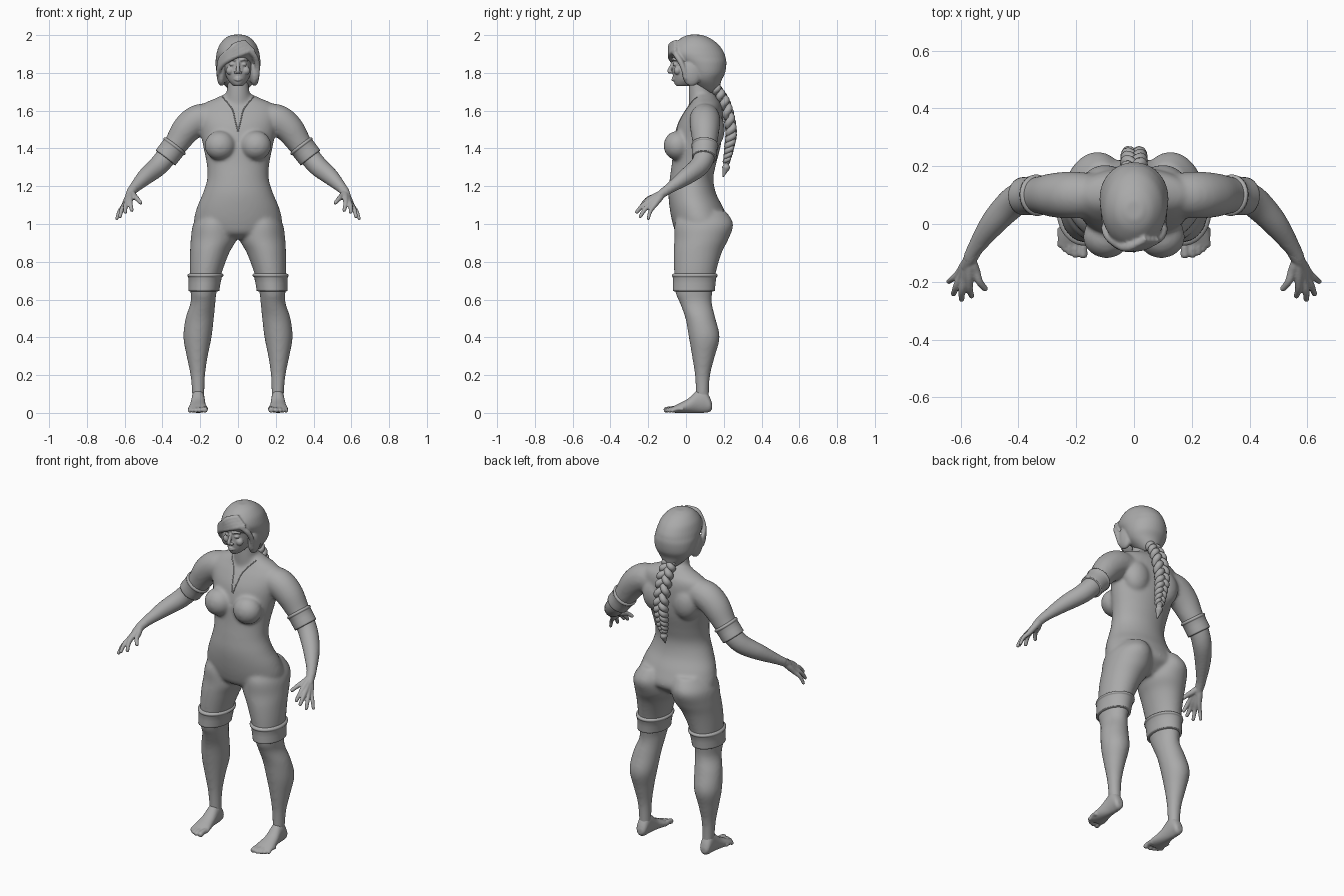
import bpy, bmesh, math
from mathutils import Vector, Matrix

cube = bpy.data.objects.get("Cube")
if cube:
    bpy.data.objects.remove(cube)

grey = bpy.data.materials.new("plain_grey")
grey.use_nodes = True
grey.diffuse_color = (0.4, 0.4, 0.4, 1)
grey.node_tree.nodes["Principled BSDF"].inputs["Base Color"].default_value = grey.diffuse_color


def dense(rows, n=6):
    """Catmull-Rom interpolation of rows of numbers."""
    out = []
    for i in range(len(rows) - 1):
        quad = zip(rows[max(i - 1, 0)], rows[i], rows[i + 1], rows[min(i + 2, len(rows) - 1)])
        quad = list(quad)
        for k in range(n):
            t = k / n
            out.append([b + 0.5 * t * (c - a + t * (2*a - 5*b + 4*c - d + t * (3*(b - c) + d - a)))
                        for a, b, c, d in quad])
    return out + [list(rows[-1])]


def loft(bm, loops):
    rings = [[bm.verts.new(p) for p in loop] for loop in loops]
    n = len(rings[0])
    for r, s in zip(rings, rings[1:]):
        for i in range(n):
            j = (i + 1) % n
            bm.faces.new((r[i], r[j], s[j], s[i]))
    bm.faces.new(rings[0])
    bm.faces.new(rings[-1])


def stack(bm, rows, along_y=False, n=6, segs=40):
    """Oval sections (t, a0, a1, b0, b1) stacked along z, or along y."""
    loops = []
    for t, a0, a1, b0, b1 in dense(rows, n):
        loop = []
        for k in range(segs):
            w = math.tau * k / segs
            a = (a0 + a1) / 2 + (a1 - a0) / 2 * math.cos(w)
            b = (b0 + b1) / 2 + (b1 - b0) / 2 * math.sin(w)
            loop.append((a, t, b) if along_y else (a, b, t))
        loops.append(loop)
    loft(bm, loops)


def tube(bm, path, segs=14, n=5):
    """Round tube through (x, y, z, radius) with a rounded tip."""
    rows = dense(path, n)
    pts = [Vector(r[:3]) for r in rows]
    radii = [r[3] for r in rows]
    tip = (pts[-1] - pts[-2]).normalized()
    pts.append(pts[-1] + tip * radii[-1] * 0.6)
    radii.append(radii[-1] * 0.65)
    u, loops = None, []
    for i, p in enumerate(pts):
        t = (pts[min(i + 1, len(pts) - 1)] - pts[max(i - 1, 0)]).normalized()
        u = t.orthogonal() if u is None else u - t * u.dot(t)
        u.normalize()
        v = t.cross(u)
        loops.append([p + radii[i] * (u * math.cos(w) + v * math.sin(w))
                      for w in (math.tau * k / segs for k in range(segs))])
    loft(bm, loops)


def ball(bm, centre, size):
    m = Matrix.Translation(centre) @ Matrix.Diagonal((*size, 1))
    bmesh.ops.create_uvsphere(bm, u_segments=20, v_segments=14, radius=1, matrix=m)


def mirror(bm):
    copy = bmesh.ops.duplicate(bm, geom=bm.verts[:] + bm.edges[:] + bm.faces[:])["geom"]
    for v in copy:
        if isinstance(v, bmesh.types.BMVert):
            v.co.x *= -1


def finish(bm, name, voxel=0, iterations=0):
    """Make the object, fuse overlapping volumes, soften and shade smooth."""
    bmesh.ops.recalc_face_normals(bm, faces=bm.faces[:])
    mesh = bpy.data.meshes.new(name)
    bm.to_mesh(mesh)
    bm.free()
    ob = bpy.data.objects.new(name, mesh)
    bpy.context.collection.objects.link(ob)
    if voxel:
        fuse = ob.modifiers.new("fuse", 'REMESH')
        fuse.mode, fuse.voxel_size = 'VOXEL', voxel
        soft = ob.modifiers.new("soften", 'SMOOTH')
        soft.factor, soft.iterations = 0.5, iterations
        deps = bpy.context.evaluated_depsgraph_get()
        ob.data = bpy.data.meshes.new_from_object(ob.evaluated_get(deps))
        ob.modifiers.clear()
    ob.data.materials.clear()
    ob.data.materials.append(grey)
    ob.data.polygons.foreach_set("use_smooth", [True] * len(ob.data.polygons))
    return ob


def centred(rows):
    return [(z, -w, w, f, b) for z, w, f, b in rows]


# Body: legs, arms, breasts, torso and neck fused together
leg = [(1.07, .03, .19, -.03, .21), (1, .015, .237, -.06, .25), (.92, .008, .25, -.062, .225),
       (.85, .045, .254, -.065, .19), (.75, .083, .256, -.063, .16), (.64, .113, .251, -.056, .14),
       (.58, .12, .252, -.032, .137), (.5, .128, .278, -.003, .156), (.4, .14, .289, .015, .178),
       (.3, .16, .272, .032, .153), (.2, .174, .252, .047, .128), (.1, .178, .243, .052, .122),
       (.04, .178, .243, .05, .125)]
arm = [(.1, .1, 1.56, .07), (.2, .1, 1.555, .081), (.27, .1, 1.505, .078), (.33, .1, 1.42, .064),
       (.385, .095, 1.35, .056), (.43, .065, 1.3, .053), (.49, 0, 1.25, .045),
       (.55, -.085, 1.19, .029), (.57, -.125, 1.163, .026)]
body = bmesh.new()
stack(body, leg)
tube(body, arm, segs=24)
ball(body, (.095, -.045, 1.415), (.082, .074, .078))
ball(body, (.1, .14, 1.5), (.08, .065, .1))
mirror(body)
stack(body, centred([(1.69, .065, .04, .15), (1.665, .12, .035, .165), (1.635, .185, .02, .185),
                     (1.59, .215, -.01, .195), (1.52, .205, -.045, .195), (1.42, .186, -.065, .185),
                     (1.32, .166, -.075, .16), (1.24, .163, -.086, .145), (1.16, .187, -.093, .16),
                     (1.08, .22, -.086, .2), (1, .232, -.07, .225), (.95, .18, -.05, .18),
                     (.92, .1, 0, .14)]))
stack(body, centred([(1.8, .05, .02, .11), (1.72, .058, .015, .125), (1.65, .07, .015, .15),
                     (1.58, .08, .02, .16)]))
body = finish(body, "body", .009, 10)

# Sleeve and shorts cuffs, with a raised hem
cuffs = bmesh.new()
rows = dense(leg, 12)
hem = []
for z, grow in ((.74, -.004), (.733, .011), (.722, .012), (.715, .008), (.655, .011), (.645, .01), (.641, -.01)):
    _, a0, a1, b0, b1 = min(rows, key=lambda r: abs(r[0] - z))
    hem.append((z, a0 - grow, a1 + grow, b0 - grow, b1 + grow))
stack(cuffs, hem, n=2)
start, end = Vector((.33, .1, 1.42)), Vector((.384, .096, 1.35))
band = [(0, .06), (.06, .071), (.18, .071), (.25, .067), (.9, .066), (1, .064), (1.02, .05)]
tube(cuffs, [(*start.lerp(end, t), r) for t, r in band], segs=32, n=2)
mirror(cuffs)
finish(cuffs, "cuffs")

# Hands: each finger runs from the wrist through its knuckle
hands = bmesh.new()
wrist = Vector((.567, -.12, 1.166))
tube(hands, [(.55, -.09, 1.188, .025), (*wrist, .024), (.58, -.15, 1.14, .02)])
fingers = [((.548, -.165, 1.145), (.515, -.225, 1.112), .012),
           ((.57, -.19, 1.132), (.562, -.25, 1.072), .0115),
           ((.585, -.19, 1.12), (.597, -.262, 1.062), .0115),
           ((.597, -.182, 1.106), (.625, -.243, 1.038), .011),
           ((.606, -.17, 1.095), (.642, -.2, 1.027), .01)]
for knuckle, tip, r in fingers:
    k, t = Vector(knuckle), Vector(tip)
    mid = k.lerp(t, .5) + Vector((.004, -.004, .006))
    tube(hands, [(*wrist, .018), (*wrist.lerp(k, .5), .018), (*k, r * 1.35), (*mid, r * 1.08), (*t, r * .85)])
mirror(hands)
finish(hands, "hands", .004, 3)

# Feet with toes
feet = bmesh.new()
stack(feet, [(.138, .195, .228, .02, .05), (.125, .182, .241, .005, .085), (.095, .177, .245, 0, .13),
             (.06, .175, .247, 0, .12), (.01, .17, .255, 0, .075), (-.045, .159, .264, 0, .046),
             (-.075, .16, .262, .002, .03)], along_y=True)
for x, y, r in ((.176, -.108, .016), (.203, -.108, .0125), (.223, -.1, .012), (.24, -.088, .011), (.255, -.074, .011)):
    tube(feet, [(x, y + .06, .02, r), (x, y + .025, .021, r * .9), (x, y, r * .95, r)])
mirror(feet)
finish(feet, "feet", .005, 3)

# Head with facial features
head = bmesh.new()
ball(head, (.031, -.057, 1.845), (.015, .013, .009))
ball(head, (.014, -.078, 1.803), (.009, .01, .007))
ball(head, (.042, -.045, 1.812), (.022, .02, .022))
tube(head, [(.012, -.071, 1.866, .006), (.032, -.068, 1.872, .006), (.054, -.052, 1.866, .004)])
mirror(head)
stack(head, centred([(1.73, .022, -.05, .02), (1.742, .037, -.06, .05), (1.765, .055, -.067, .09),
                     (1.8, .068, -.071, .12), (1.85, .077, -.07, .15), (1.9, .08, -.072, .16),
                     (1.95, .065, -.04, .14)]))
tube(head, [(0, -.068, 1.86, .008), (0, -.078, 1.835, .009), (0, -.088, 1.812, .011), (0, -.085, 1.802, .009)])
for z, r in ((1.773, .0055), (1.762, .0065)):
    tube(head, [(-.024, -.058, 1.768, .003), (0, -.071, z, r), (.024, -.058, 1.768, .003)])
finish(head, "head", .0035, 3)

# Hair cap with a swept fringe and side locks
hair = bmesh.new()
ball(hair, (.088, .03, 1.8), (.026, .052, .07))
mirror(hair)
stack(hair, centred([(2.002, .03, .015, .08), (1.985, .066, -.025, .125), (1.95, .097, -.064, .172),
                     (1.91, .112, -.086, .2), (1.88, .117, -.07, .21), (1.85, .119, -.035, .214),
                     (1.8, .113, .0, .207), (1.76, .095, .02, .188), (1.72, .058, .06, .178),
                     (1.695, .03, .1, .17)]))
for k in range(4):
    d = k * .014
    tube(hair, [(.085 - d, -.05, 1.92 + d, .014), (.03 - d, -.078, 1.906 + d, .015),
                (-.04, -.078, 1.877 + d, .016), (-.088, -.045, 1.838 + d, .014), (-.106, -.01, 1.79 + d, .009)])
tube(hair, [(.05, -.07, 1.92, .014), (.088, -.048, 1.89, .015), (.102, -.02, 1.84, .015), (.1, .0, 1.77, .012)])
finish(hair, "hair", .006, 4)

# Braid: three strands weaving down the back, then a tied tuft
spine = dense([(1.73, .15, 1), (1.64, .205, 1.05), (1.5, .238, 1), (1.4, .228, .85), (1.33, .215, .6)], 18)
braid = bmesh.new()
for strand in range(3):
    path = []
    for i, (z, y, s) in enumerate(spine):
        w = i * .33 + strand * math.tau / 3
        path.append((.027 * s * math.sin(w), y + .013 * s * math.sin(2 * w), z, .019 * s))
    tube(braid, path, segs=10, n=2)
tube(braid, [(0, .215, 1.345, .015), (0, .214, 1.33, .02), (0, .213, 1.315, .015), (0, .212, 1.3, .021),
             (0, .206, 1.28, .014), (0, .197, 1.25, .003)])
finish(braid, "braid")

# Neckline seam laid on the chest surface
for side, name in ((1, "left"), (-1, "right")):
    curve = bpy.data.curves.new(name + "_neckline", 'CURVE')
    curve.dimensions, curve.bevel_depth = '3D', .0028
    pts = []
    for x, z in dense([(.082, 1.672), (.05, 1.635), (.027, 1.6), (.015, 1.55), (.001, 1.49)], 8):
        hit, place, _, _ = body.ray_cast((side * x, -1, z), (0, 1, 0))
        if hit:
            pts.append(place)
    if len(pts) > 1:
        line = curve.splines.new('POLY')
        line.points.add(len(pts) - 1)
        for point, p in zip(line.points, pts):
            point.co = (*p, 1)
    curve.materials.append(grey)
    bpy.context.collection.objects.link(bpy.data.objects.new(name + "_neckline", curve))
